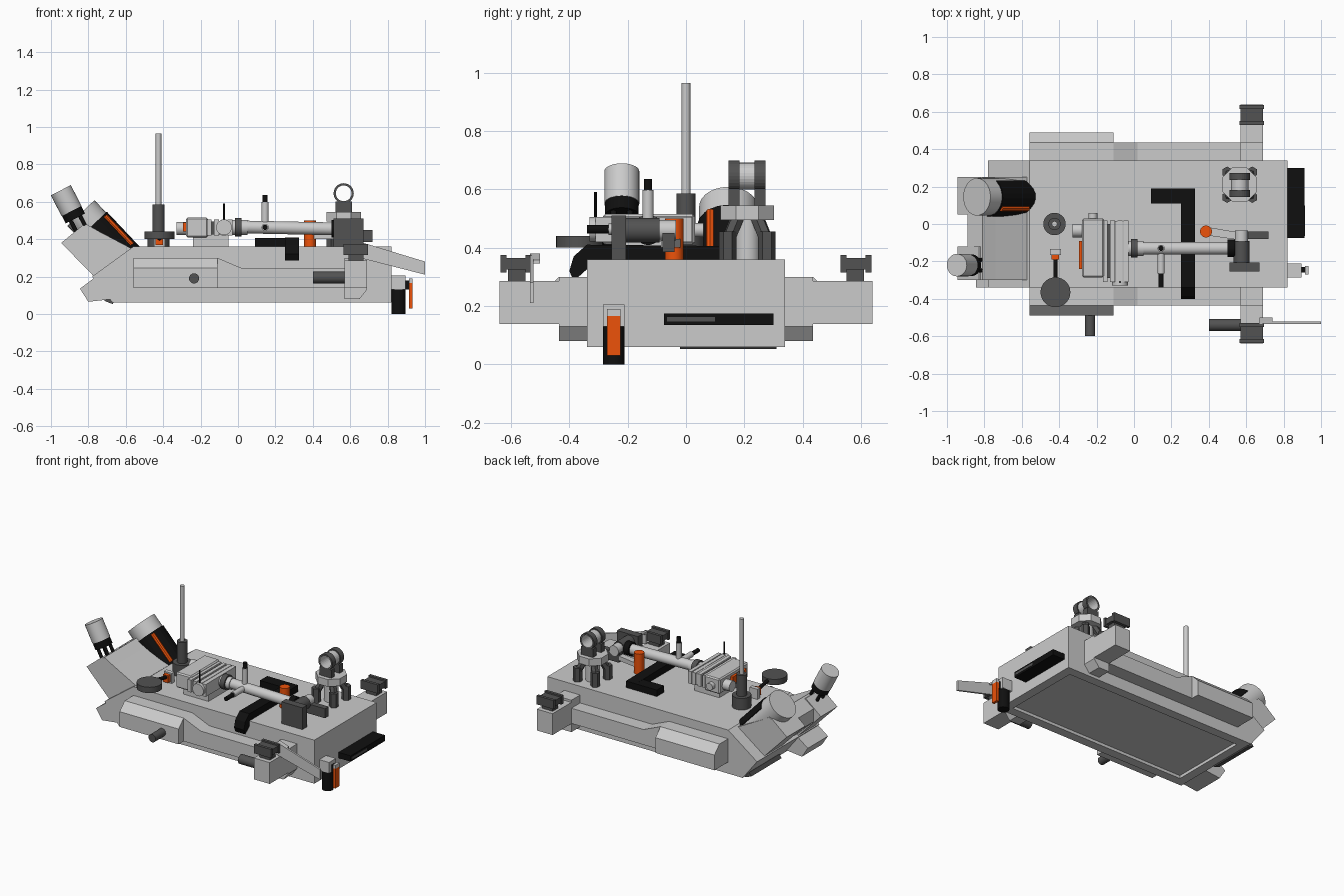
import bpy, bmesh, math
from mathutils import Vector


def material(name, c):
    m = bpy.data.materials.new(name)
    m.diffuse_color = (*c, 1)
    return m


DARK = material("dark_grey", (0.085, 0.085, 0.085))
BLACK = material("black", (0.005, 0.005, 0.005))
ORANGE = material("orange", (0.85, 0.085, 0.003))


def finish(name, bm, mat):
    bmesh.ops.recalc_face_normals(bm, faces=bm.faces)
    me = bpy.data.meshes.new(name)
    bm.to_mesh(me)
    bm.free()
    ob = bpy.data.objects.new(name, me)
    bpy.context.collection.objects.link(ob)
    if mat:
        me.materials.append(mat)
    return ob


def prism(name, pts, a, b, axis='y', mat=None):
    """Extrude a profile (xz, yz or xy pairs) along an axis from a to b."""
    put = {'y': lambda p, t: (p[0], t, p[1]), 'x': lambda p, t: (t, p[0], p[1]),
           'z': lambda p, t: (p[0], p[1], t)}[axis]
    bm = bmesh.new()
    lo = [bm.verts.new(put(p, a)) for p in pts]
    hi = [bm.verts.new(put(p, b)) for p in pts]
    bm.faces.new(lo)
    bm.faces.new(hi)
    for i in range(len(pts)):
        j = (i + 1) % len(pts)
        bm.faces.new((lo[i], lo[j], hi[j], hi[i]))
    return finish(name, bm, mat)


def box(name, x0, x1, y0, y1, z0, z1, mat=None):
    return prism(name, [(x0, y0), (x1, y0), (x1, y1), (x0, y1)], z0, z1, 'z', mat)


def cyl(name, p0, p1, r, mat=None, n=28):
    p0, p1 = Vector(p0), Vector(p1)
    d = p1 - p0
    bm = bmesh.new()
    bmesh.ops.create_cone(bm, cap_ends=True, segments=n, radius1=r, radius2=r, depth=d.length)
    ob = finish(name, bm, mat)
    ob.rotation_mode = 'QUATERNION'
    ob.rotation_quaternion = d.to_track_quat('Z', 'Y')
    ob.location = (p0 + p1) / 2
    if n > 8:
        for f in ob.data.polygons:
            f.use_smooth = len(f.vertices) == 4
    return ob


# Hull with sloped nose and a shallow recess in the belly
hull = prism("hull", [(0.82, 0.06), (0.82, 0.36), (-0.56, 0.36), (-0.78, 0.2), (-0.67, 0.06)], -0.34, 0.34)
bm = bmesh.new()
bm.from_mesh(hull.data)
belly = [f for f in bm.faces if f.normal.z < -0.99]
bmesh.ops.inset_region(bm, faces=belly, thickness=0.09)
bmesh.ops.inset_region(bm, faces=belly, thickness=0.001, depth=-0.02)
bm.to_mesh(hull.data)
bm.free()
prism("nose_lump", [(-0.845, 0.135), (-0.765, 0.195), (-0.62, 0.15), (-0.67, 0.08), (-0.80, 0.065)], -0.34, -0.12)
prism("nose_bar", [(-0.715, 0.07), (-0.67, 0.053), (-0.655, 0.075), (-0.70, 0.095)], -0.02, 0.31, 'y', DARK)

# Raised slab at the nose, notched in the middle
prism("nose_slab", [(-0.89, 0.42), (-0.81, 0.48), (-0.74, 0.44), (-0.56, 0.345), (-0.56, 0.2), (-0.75, 0.2), (-0.89, 0.33)], -0.30, 0.25)
for i, (a, b) in enumerate([(-0.30, -0.12), (0.05, 0.25)]):
    prism(f"slab_lip_{i}", [(-0.945, 0.38), (-0.83, 0.475), (-0.74, 0.44), (-0.765, 0.195)], a, b)

# Side rails, pods, legs and clamps on both sides
for s, side in ((-1, "front"), (1, "back")):
    prism(f"rail_{side}", [(-0.56, 0.14), (-0.56, 0.30), (-0.11, 0.30), (0.02, 0.245), (0.69, 0.245), (0.69, 0.14)], s * 0.33, s * 0.435)
    prism(f"side_pod_{side}", [(s * 0.43, 0.30), (s * 0.435, 0.30), (s * 0.49, 0.245), (s * 0.49, 0.14), (s * 0.43, 0.14)], -0.56, -0.11, 'x')
    prism(f"leg_inner_{side}", [(0.57, 0.08), (0.57, 0.30), (0.69, 0.30), (0.69, 0.13), (0.65, 0.08)], s * 0.33, s * 0.435)
    box(f"leg_outer_{side}", 0.57, 0.69, s * 0.43, s * 0.64, 0.138, 0.285)
    box(f"clamp_post_{side}", 0.59, 0.67, s * 0.55, s * 0.61, 0.28, 0.33, DARK)
    box(f"clamp_bar_{side}", 0.57, 0.69, s * 0.53, s * 0.635, 0.325, 0.365, DARK)
    for i, y in enumerate((0.53, 0.615)):
        box(f"clamp_lip_{side}_{i}", 0.565, 0.695, s * y, s * (y + 0.02), 0.315, 0.375, DARK)

# Side fittings
cyl("side_knob", (-0.235, -0.43, 0.19), (-0.235, -0.60, 0.19), 0.027, DARK)
cyl("side_tube", (0.40, -0.54, 0.195), (0.58, -0.54, 0.195), 0.032, DARK)
prism("side_fin", [(0.67, 0.38), (0.72, 0.365), (1.0, 0.28), (1.0, 0.21), (0.67, 0.295)], -0.535, -0.522)
prism("side_fin_flange", [(0.67, 0.38), (0.74, 0.357), (0.74, 0.345), (0.67, 0.365)], -0.535, -0.50)

# Rear bumper and hanging connector
box("rear_panel", 0.81, 0.912, -0.075, 0.30, 0.135, 0.175, BLACK)
box("rear_panel_strip", 0.905, 0.914, -0.065, 0.10, 0.147, 0.163, DARK)
box("rear_bracket", 0.81, 0.895, -0.285, -0.21, 0.13, 0.205)
cyl("rear_foot", (0.858, -0.247, 0), (0.858, -0.247, 0.135), 0.037, BLACK, 16)
box("rear_connector", 0.885, 0.915, -0.26, -0.23, 0.13, 0.18, BLACK)
box("rear_flag", 0.913, 0.932, -0.27, -0.225, 0.03, 0.165, ORANGE)
box("rear_flag_tip", 0.913, 0.932, -0.27, -0.225, 0.165, 0.19)

# Small nose camera
a, d = Vector((-0.83, -0.22, 0.435)), Vector((-0.46, 0, 0.888))
cyl("small_camera_body", a + d * 0.13, a + d * 0.255, 0.06)
cyl("small_camera_collar", a + d * 0.085, a + d * 0.13, 0.058, BLACK)
for i in range(4):
    t = math.pi / 4 + i * math.pi / 2
    o = Vector((0.888, 0, 0.46)) * 0.04 * math.cos(t) + Vector((0, 1, 0)) * 0.04 * math.sin(t)
    cyl(f"small_camera_post_{i}", a + o - d * 0.02, a + o + d * 0.09, 0.011, BLACK, 10)

# Large nose camera with a dark shell on its upper front and an orange stripe
a, d = Vector((-0.60, 0.145, 0.285)), Vector((-0.686, 0, 0.728))
up, side = Vector((0.728, 0, 0.686)), Vector((0, 1, 0))
cyl("large_camera_body", a, a + d * 0.35, 0.1)
bm = bmesh.new()
ends = []
for k in (-0.01, 0.26):
    arc = [math.radians(35 + 15 * i) for i in range(13)]
    ends.append([bm.verts.new(a + d * k + (side * math.cos(t) + up * math.sin(t)) * r)
                 for r, ts in ((0.106, arc), (0.08, arc[::-1])) for t in ts])
for i in range(26):
    bm.faces.new((ends[0][i], ends[0][(i + 1) % 26], ends[1][(i + 1) % 26], ends[1][i]))
for e in ends:
    bm.faces.new(e)
finish("large_camera_shell", bm, BLACK)
o = up * 0.082 - side * 0.062
cyl("large_camera_stripe", a + d * 0.04 + o, a + d * 0.25 + o, 0.015, ORANGE, 8)

# Antenna
cyl("antenna_base", (-0.425, 0, 0.35), (-0.425, 0, 0.44), 0.06, DARK)
cyl("antenna_sleeve", (-0.425, 0, 0.42), (-0.425, 0, 0.585), 0.033, DARK)
cyl("antenna_rod", (-0.425, 0, 0.585), (-0.425, 0, 0.965), 0.015)

# Disc sensor on its stalk
cyl("sensor_disc", (-0.42, -0.365, 0.40), (-0.42, -0.365, 0.44), 0.08, DARK)
cyl("sensor_stalk", (-0.42, -0.30, 0.425), (-0.42, -0.19, 0.405), 0.012, BLACK, 10)
box("sensor_ring", -0.44, -0.40, -0.19, -0.165, 0.37, 0.42, ORANGE)
box("sensor_block", -0.45, -0.39, -0.165, -0.135, 0.355, 0.43)

# Arm shoulder
box("shoulder_base", -0.24, -0.05, -0.25, -0.02, 0.355, 0.43)
sh = box("shoulder_block", -0.277, -0.16, -0.285, 0.03, 0.41, 0.515)
m = sh.modifiers.new("bevel", 'BEVEL')
m.width, m.segments = 0.008, 1
cyl("shoulder_cap", (-0.27, -0.035, 0.457), (-0.33, -0.035, 0.457), 0.036)
box("shoulder_light", -0.295, -0.27, -0.24, -0.09, 0.44, 0.49, ORANGE)
for i, x in enumerate((-0.155, -0.115, -0.075, -0.043)):
    box(f"shoulder_rib_{i}", x - 0.012, x + 0.014, -0.31, 0.02, 0.42, 0.505)
box("shoulder_core", -0.165, -0.04, -0.29, 0.0, 0.425, 0.495, DARK)
cyl("shoulder_pivot", (-0.075, -0.33, 0.463), (-0.075, 0.015, 0.463), 0.042)
cyl("shoulder_whip", (-0.075, -0.31, 0.50), (-0.075, -0.31, 0.59), 0.005, BLACK, 8)
cyl("shoulder_stud", (-0.22, 0.02, 0.46), (-0.22, 0.06, 0.46), 0.024)

# Arm tube with two posts
cyl("arm_collar", (-0.015, -0.13, 0.463), (0.02, -0.13, 0.463), 0.05, DARK)
cyl("arm_joint", (-0.055, -0.13, 0.463), (0.05, -0.13, 0.463), 0.04)
cyl("arm_tube", (0.03, -0.13, 0.465), (0.52, -0.13, 0.455), 0.034)
cyl("arm_tube_end", (0.50, -0.13, 0.456), (0.54, -0.13, 0.455), 0.046, BLACK)
for n, v in (("up", Vector((0, 0, 1))), ("side", Vector((0, -1, 0)))):
    o = Vector((0.145, -0.13, 0.463))
    cyl(f"arm_post_{n}", o, o + v * 0.135, 0.019)
    cyl(f"arm_post_tip_{n}", o + v * 0.11, o + v * (0.172 if n == "up" else 0.21), 0.014, BLACK)

# Wrist and gripper
cyl("wrist_roll", (0.575, -0.21, 0.46), (0.575, -0.09, 0.46), 0.042, DARK)
cyl("wrist_tip", (0.575, -0.09, 0.46), (0.575, -0.035, 0.46), 0.035)
box("wrist_bracket", 0.51, 0.67, -0.255, -0.205, 0.36, 0.51, DARK)
box("wrist_side", 0.54, 0.72, -0.08, -0.04, 0.385, 0.45, DARK)
prism("wrist_link", [(0.385, -0.015), (0.56, -0.045), (0.56, -0.085), (0.385, -0.06)], 0.40, 0.43, 'z')
cyl("orange_post", (0.385, -0.04, 0.355), (0.385, -0.04, 0.50), 0.032, ORANGE)

# Black cable tray over the deck and front edge
box("tray_short", 0.09, 0.26, 0.11, 0.19, 0.355, 0.405, BLACK)
prism("tray_long", [(0.19, 0.355), (0.19, 0.405), (-0.34, 0.41), (-0.385, 0.37), (-0.40, 0.32), (-0.385, 0.285),
                    (-0.335, 0.33), (-0.33, 0.355)], 0.25, 0.325, 'x', BLACK)

# Turret: four feet, column, octagonal base, yoke and tube
cx, cy = 0.565, 0.21
for i in range(4):
    t = math.pi / 4 + i * math.pi / 2
    c, s = math.cos(t), math.sin(t)
    cyl(f"turret_foot_{i}", (cx + c * 0.095, cy + s * 0.095, 0.355), (cx + c * 0.095, cy + s * 0.095, 0.455), 0.03, DARK, 6)
    cyl(f"turret_strut_{i}", (cx + c * 0.09, cy + s * 0.09, 0.43), (cx + c * 0.05, cy + s * 0.05, 0.50), 0.024, DARK, 6)
cyl("turret_column", (cx, cy, 0.355), (cx, cy, 0.50), 0.045)
oct_pts = [(cx + 0.1 * math.cos(math.pi / 8 + i * math.pi / 4), cy + 0.1 * math.sin(math.pi / 8 + i * math.pi / 4)) for i in range(8)]
prism("turret_base", oct_pts, 0.495, 0.545, 'z')


def tube(name, y0, y1, r, ri, mat):
    n, bm = 28, bmesh.new()
    loops = [[bm.verts.new((cx + q * math.cos(k * math.tau / n), y, 0.645 + q * math.sin(k * math.tau / n)))
              for k in range(n)] for q, y in ((r, y0), (r, y1), (ri, y1), (ri, y0))]
    for i in range(4):
        a, b = loops[i], loops[(i + 1) % 4]
        for k in range(n):
            bm.faces.new((a[k], a[(k + 1) % n], b[(k + 1) % n], b[k]))
    finish(name, bm, mat)


for i, y in enumerate((0.145, 0.235)):
    tube(f"yoke_ring_{i}", y, y + 0.038, 0.054, 0.043, DARK)
    box(f"yoke_leg_{i}", cx - 0.045, cx + 0.045, y, y + 0.038, 0.54, 0.602, DARK)
tube("yoke_tube", 0.145, 0.273, 0.046, 0.042, None)
